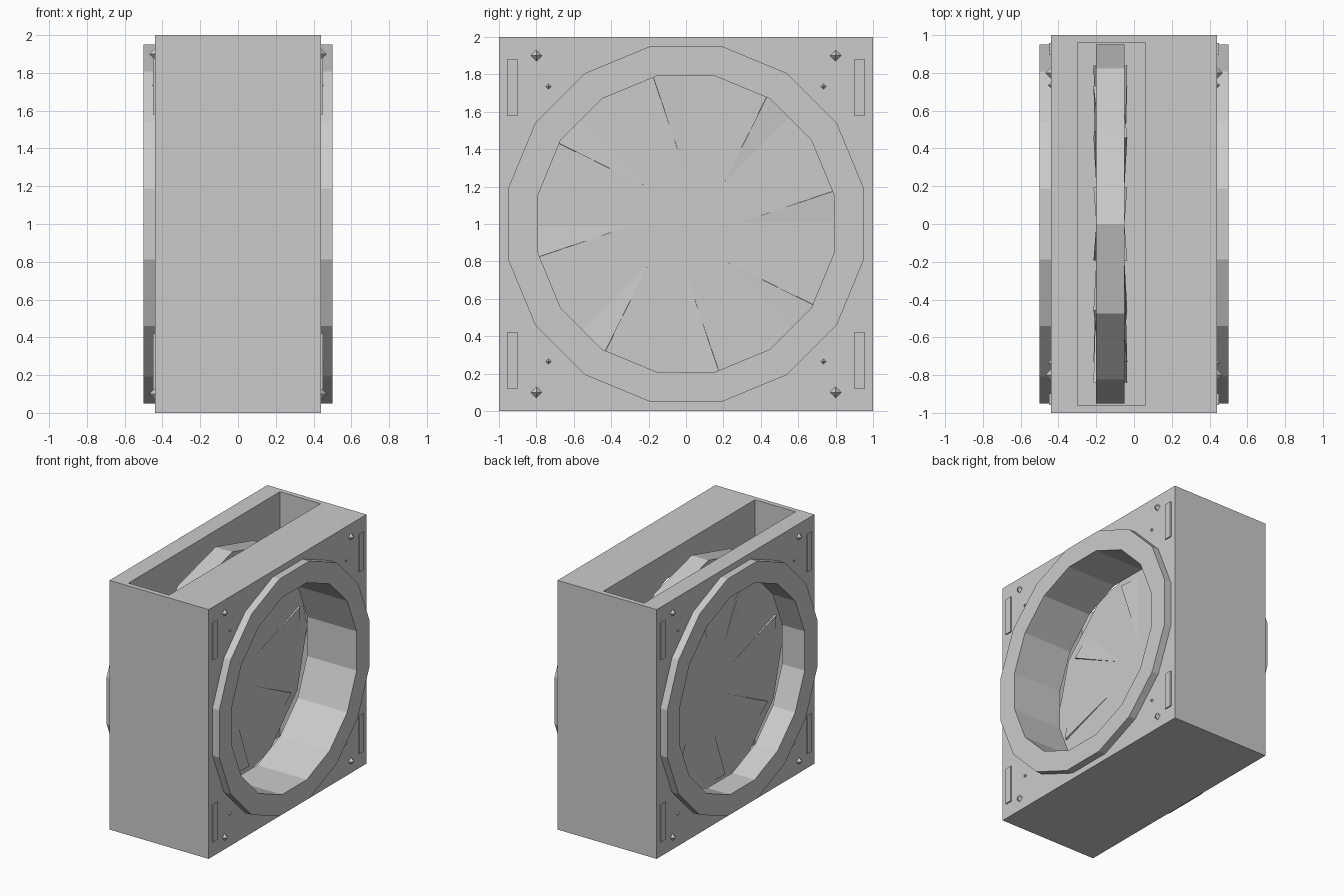
import bpy
import bmesh
from math import cos, sin, pi, radians
from mathutils import Matrix, Vector

if "Cube" in bpy.data.objects:
    bpy.data.objects.remove(bpy.data.objects["Cube"])

grey = bpy.data.materials.new("plain grey")
grey.use_nodes = True
colour = (0.6, 0.6, 0.6, 1)
grey.diffuse_color = colour
grey.node_tree.nodes["Principled BSDF"].inputs["Base Color"].default_value = colour

CENTRE = Vector((0, 0, 1))
WHEEL_X = -0.125


def add_object(name, bm):
    bmesh.ops.recalc_face_normals(bm, faces=bm.faces)
    mesh = bpy.data.meshes.new(name)
    bm.to_mesh(mesh)
    bm.free()
    mesh.materials.append(grey)
    obj = bpy.data.objects.new(name, mesh)
    bpy.context.collection.objects.link(obj)
    return obj


def prism(name, outline, x0, x1, matrix=Matrix.Translation(CENTRE)):
    """Extrude a (y, z) outline along x."""
    bm = bmesh.new()
    face = bm.faces.new([bm.verts.new((x0, y, z)) for y, z in outline])
    new = bmesh.ops.extrude_face_region(bm, geom=[face])["geom"]
    bmesh.ops.translate(bm, vec=(x1 - x0, 0, 0),
                        verts=[v for v in new if isinstance(v, bmesh.types.BMVert)])
    bm.transform(matrix)
    return add_object(name, bm)


def polygon(sides, radius, start):
    angles = [start + 2 * pi * i / sides for i in range(sides)]
    return [(radius * cos(a), radius * sin(a)) for a in angles]


def rectangle(y0, y1, z0, z1):
    return [(y0, z0), (y1, z0), (y1, z1), (y0, z1)]


def cut(obj, cutter):
    mod = obj.modifiers.new("cut", "BOOLEAN")
    mod.operation = "DIFFERENCE"
    mod.solver = "EXACT"
    mod.object = cutter
    bpy.context.view_layer.objects.active = obj
    bpy.ops.object.modifier_apply(modifier=mod.name)


# Housing with a top slot and a round bore, and a collar on each side
housing = prism("housing", rectangle(-1, 1, -1, 1), -0.44, 0.44)
collars = [prism(n, polygon(16, 0.97, pi / 16), s * 0.44, s * 0.5)
           for n, s in (("left_collar", 1), ("right_collar", -1))]
slot = prism("slot_cutter", rectangle(-0.96, 0.96, -0.96, 1.1), -0.30, 0.06)
bore = prism("bore_cutter", polygon(16, 0.806, pi / 16), -0.7, 0.7)
cut(housing, slot)
for part in [housing] + collars:
    cut(part, bore)
for cutter in (slot, bore):
    bpy.data.objects.remove(cutter)

# Wheel disc inside the slot
prism("wheel_disc", polygon(12, 0.95, 0), WHEEL_X - 0.075, WHEEL_X + 0.075)

# Eight slightly pitched blades that break through both wheel faces
blade = [(0.25, 0), (0.84, -0.2), (0.84, 0.2)]
for i in range(8):
    place = (Matrix.Translation((WHEEL_X, 0, 1)) @ Matrix.Rotation(i * pi / 4, 4, "X")
             @ Matrix.Rotation(radians(4.5), 4, "Y"))
    prism(f"blade_{i + 1}", blade, -0.074, 0.074, place)


# Faceted studs and raised plates in the corners of both sides
def stud(name, x, y, z, radius):
    bm = bmesh.new()
    bmesh.ops.create_uvsphere(bm, u_segments=4, v_segments=2, radius=radius)
    bm.transform(Matrix.Translation((x, y, z)))
    add_object(name, bm)


for side, sx in (("left", 1), ("right", -1)):
    for depth, sy in (("front", -1), ("back", 1)):
        for level, sz in (("lower", -1), ("upper", 1)):
            tag = f"{side}_{depth}_{level}"
            stud(tag + "_large_stud", sx * 0.425, sy * 0.8, 1 + sz * 0.9, 0.045)
            stud(tag + "_small_stud", sx * 0.425, sy * 0.735, 1 + sz * 0.735, 0.03)
            z0, z1 = (0.58, 0.88) if sz > 0 else (-0.88, -0.58)
            y0, y1 = sorted((sy * 0.897, sy * 0.957))
            prism(tag + "_plate", rectangle(y0, y1, z0, z1), sx * 0.43, sx * 0.45)
